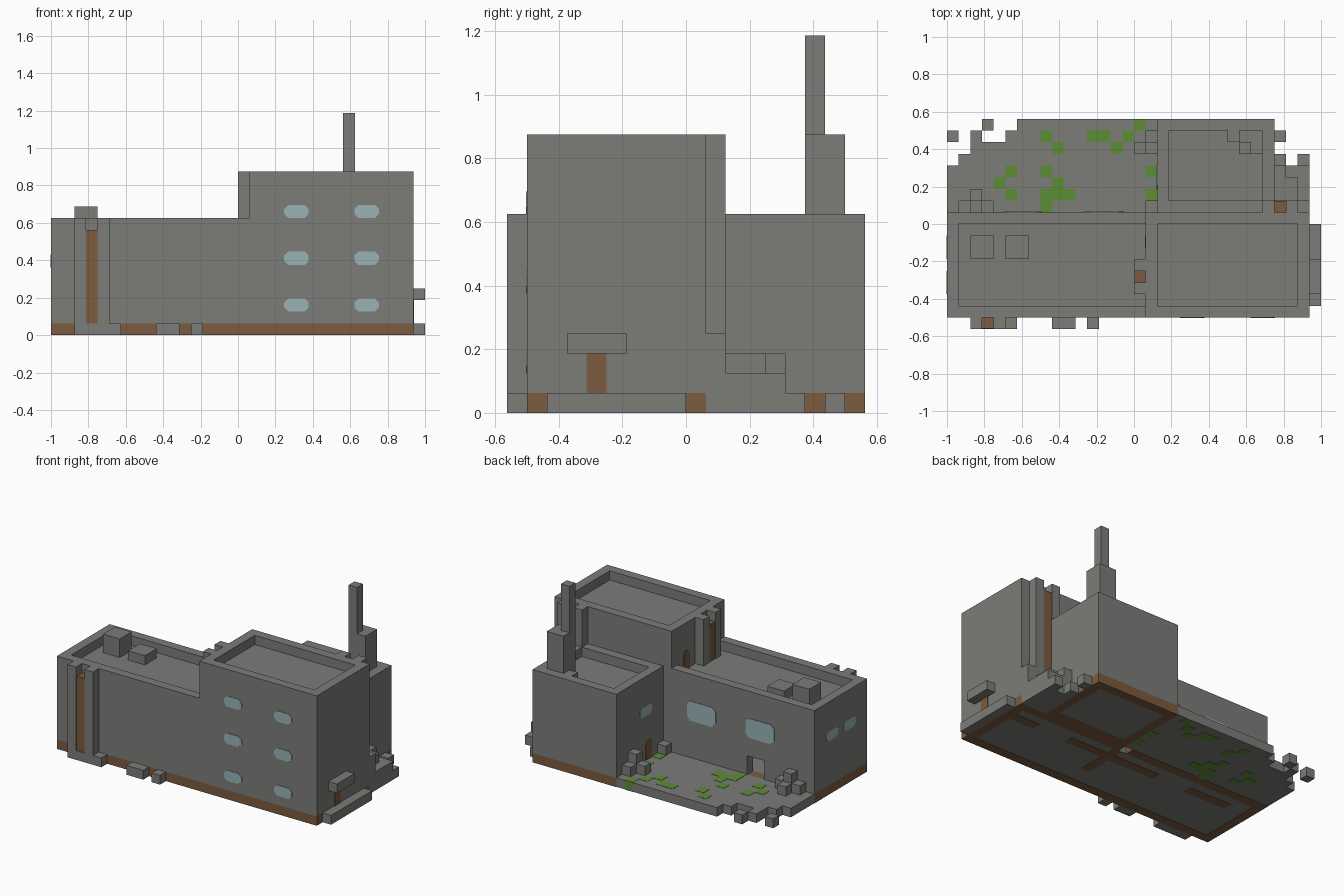
import bpy, bmesh
from mathutils import Vector

U = 1 / 16  # one block

cube = bpy.data.objects.get("Cube")
if cube:
    bpy.data.objects.remove(cube)


def material(name, rgb):
    m = bpy.data.materials.new(name)
    m.use_nodes = True
    m.diffuse_color = (*rgb, 1)
    m.node_tree.nodes["Principled BSDF"].inputs["Base Color"].default_value = (*rgb, 1)
    return m


GREY = material("concrete_grey", (0.2, 0.2, 0.19))
BROWN = material("rust_brown", (0.2, 0.105, 0.05))
BLUE = material("window_blue", (0.32, 0.45, 0.47))
GREEN = material("moss_green", (0.11, 0.27, 0.035))


def finish(name, bm, mat):
    bmesh.ops.recalc_face_normals(bm, faces=bm.faces)
    me = bpy.data.meshes.new(name)
    bm.to_mesh(me)
    bm.free()
    me.materials.append(mat)
    ob = bpy.data.objects.new(name, me)
    bpy.context.collection.objects.link(ob)
    return ob


def boxes(name, mat, *spans):
    """One object from boxes given as x0, x1, y0, y1, z0, z1 in blocks."""
    bm = bmesh.new()
    for x0, x1, y0, y1, z0, z1 in spans:
        lo, hi = Vector((x0, y0, z0)) * U, Vector((x1, y1, z1)) * U
        for v in bmesh.ops.create_cube(bm, size=1)["verts"]:
            v.co = (lo + hi) / 2 + v.co * (hi - lo)
    return finish(name, bm, mat)


def ring(x0, x1, y0, y1, z0, z1):
    """Four walls one block thick."""
    return [(x0, x1, y0, y0 + 1, z0, z1), (x0, x1, y1 - 1, y1, z0, z1),
            (x0, x0 + 1, y0 + 1, y1 - 1, z0, z1), (x1 - 1, x1, y0 + 1, y1 - 1, z0, z1)]


def plate(name, mat, side, at, u0, u1, z0, z1, cut=0.3, arch=False):
    """Thin panel with clipped corners on a wall; side is x or y with a sign."""
    sign = 1 if side[0] == "+" else -1
    low = 0 if arch else cut
    outline = [(u0 + low, z0), (u1 - low, z0), (u1, z0 + low), (u1, z1 - cut),
               (u1 - cut, z1), (u0 + cut, z1), (u0, z1 - cut), (u0, z0 + low)]
    bm = bmesh.new()
    vs = []
    for u, z in outline:
        d = at + sign * 0.06
        p = Vector((d, u, z) if side[1] == "x" else (u, d, z)) * U
        vs.append(bm.verts.new(p))
    bmesh.ops.remove_doubles(bm, verts=bm.verts, dist=1e-5)
    face = bm.faces.new([v for v in vs if v.is_valid])
    new = bmesh.ops.extrude_face_region(bm, geom=[face])["geom"]
    back = Vector((-sign, 0, 0) if side[1] == "x" else (0, -sign, 0)) * 0.1 * U
    bmesh.ops.translate(bm, vec=back, verts=[g for g in new if isinstance(g, bmesh.types.BMVert)])
    return finish(name, bm, mat)


# Long low hall, hollow, with a doorway in its back wall
boxes("hall_walls", GREY,
      (-16, 1, -8, -7, 1, 10), (-16, -15, -7, 0, 1, 10),
      (-16, -10, 0, 1, 1, 10), (-8, 1, 0, 1, 1, 10), (-10, -8, 0, 1, 3, 10))
boxes("hall_roof", GREY, (-15, 1, -7, 0, 8, 9))
boxes("hall_base", BROWN, (-16, 1, -8, -7, 0, 1), (-16, -15, -7, 0, 0, 1), (-16, 1, 0, 1, 0, 1))
boxes("hall_floor", GREY, (-15, 1, -7, 0, 0, 1))
boxes("roof_units", GREY, (-14, -12, -3, -1, 9, 11), (-11, -9, -3, -1, 9, 10))

# Tower
boxes("tower_walls", GREY, *ring(1, 15, -8, 1, 1, 14))
boxes("tower_roof", GREY, (2, 14, -7, 0, 12, 13))
boxes("tower_base", BROWN, (1, 15, -8, -7, 0, 1), (14, 15, -7, 0, 0, 1), (2, 15, 0, 1, 0, 1))
boxes("tower_floor", GREY, (1, 14, -7, 0, 0, 1))

# Back wing
boxes("wing_walls", GREY, *ring(2, 12, 1, 9, 1, 10))
boxes("wing_roof", GREY, (3, 11, 2, 8, 8, 9))
boxes("wing_base", BROWN, *ring(2, 12, 1, 9, 0, 1))
boxes("wing_floor", GREY, (3, 11, 2, 8, 0, 1))
boxes("chimney", GREY, (9, 11, 6, 8, 9, 14), (9, 10, 6, 7, 14, 19), (8, 9, 7, 8, 9, 10))

# Footings showing under the floor
boxes("footings", BROWN, (1.5, 2.5, -5, 0, 0, 0.05), (-4, 7, -2, -1, 0, 0.05),
      (11, 14, -2, -1, 0, 0.05), (-13, -8, -2, -1, 0, 0.05))
for name in ("hall_floor", "tower_floor"):
    for v in bpy.data.objects[name].data.vertices:
        v.co.z = max(v.co.z, 0.002)

# Paired pilasters with a rusty pipe between them
boxes("front_pilasters", GREY, (-14, -13, -9, -8, 1, 10), (-12, -11, -9, -8, 1, 10),
      (-14, -10, -9, -8, 0, 1))
boxes("front_pipe", BROWN, (-13, -12, -8.95, -8, 1, 9))
boxes("side_pilasters", GREY, (0, 1, -6, -5, 9, 14), (0, 1, -4, -3, 9, 14))
boxes("side_pipe", BROWN, (0.05, 1, -5, -4, 9, 13))
boxes("back_pilasters", GREY, (11, 12, 1, 2, 10, 14), (13, 14, 1, 2, 1, 14))
boxes("back_pipe", BROWN, (12, 13, 1, 1.95, 1, 13))

# Side entrance
boxes("entrance_canopy", GREY, (15, 16, -6, -3, 3, 4))
boxes("entrance_step", GREY, (15, 16, -7, 0, 0, 1))
plate("entrance_door", BROWN, "+x", 15, -5, -4, 1, 3, cut=0, arch=True)
plate("roof_door", BROWN, "-x", 1, -2, -1, 9, 11, arch=True)
plate("wing_door", BROWN, "-x", 2, 3, 4, 1, 3, arch=True)

# Windows
for z in (2, 6, 10):
    for x in (3.95, 9.95):
        plate("front_window", BLUE, "-y", -8, x, x + 2.1, z, z + 1.15, cut=0.35)
for x in (-4.25, -11.25):
    plate("back_window", BLUE, "+y", 1, x, x + 3.4, 5, 7.1, cut=0.4)
for y in (-3, -6):
    plate("left_window", BLUE, "-x", -16, y, y + 2, 5.8, 6.9)
plate("wing_window", BLUE, "-x", 2, 3, 5, 5.8, 6.9)

# Ragged yard slab with loose blocks at its edge
boxes("yard", GREY, (-16, 2, 1, 5, 0.03, 1), (-15, 2, 5, 6, 0.03, 1), (-14, 2, 6, 7, 0.03, 1),
      (-11, 2, 7, 8, 0.03, 1), (-10, 2, 8, 9, 0.03, 1), (-14, -13, 7, 8, 0.03, 1))
boxes("loose_blocks", GREY, (-16, -15, 7, 8, 0, 1), (-13, -12, 8, 9, 0, 1), (12, 13, 7, 8, 0, 1),
      (-7, -5, -9, -8, 0, 1), (-4, -3, -9, -8, 0, 1))

# Moss patches: x, y, length in x, length in y
moss = [(0, 8, 1, 1), (-8, 7, 1, 1), (-7, 6, 1, 1), (-4, 7, 2, 1), (-1, 7, 1, 1), (-2, 6, 1, 1),
        (-8, 4, 1, 1), (-11, 4, 1, 1), (-12, 3, 1, 1), (-11, 2, 1, 1), (-7, 3, 1, 1),
        (-8, 1, 1, 2), (-7, 2, 2, 1), (1, 4, 1, 1), (1, 2, 1, 1)]
boxes("moss", GREEN, *[(x, x + w, y, y + d, 0, 1.03) for x, y, w, d in moss])

# Rubble heaps
boxes("yard_rubble", GREY, (-15, -12, 1, 2, 1, 2), (-14, -13, 1, 2, 2, 3), (-14, -13, 2, 3, 1, 2),
      (0, 1, 6, 7, 1, 2), (1, 2, 6, 8, 1, 2), (1, 2, 6, 7, 2, 3), (1, 2, 1, 2, 1, 2))
boxes("side_rubble", GREY, (12, 15, 1, 5, 0, 1), (12, 13, 5, 6, 0, 1), (14, 15, 5, 6, 0, 1),
      (14, 15, 1, 2, 1, 4), (12, 14, 2, 4, 1, 3), (14, 15, 2, 4, 1, 2), (12, 13, 4, 5, 1, 3),
      (13, 15, 4, 5, 1, 2))
